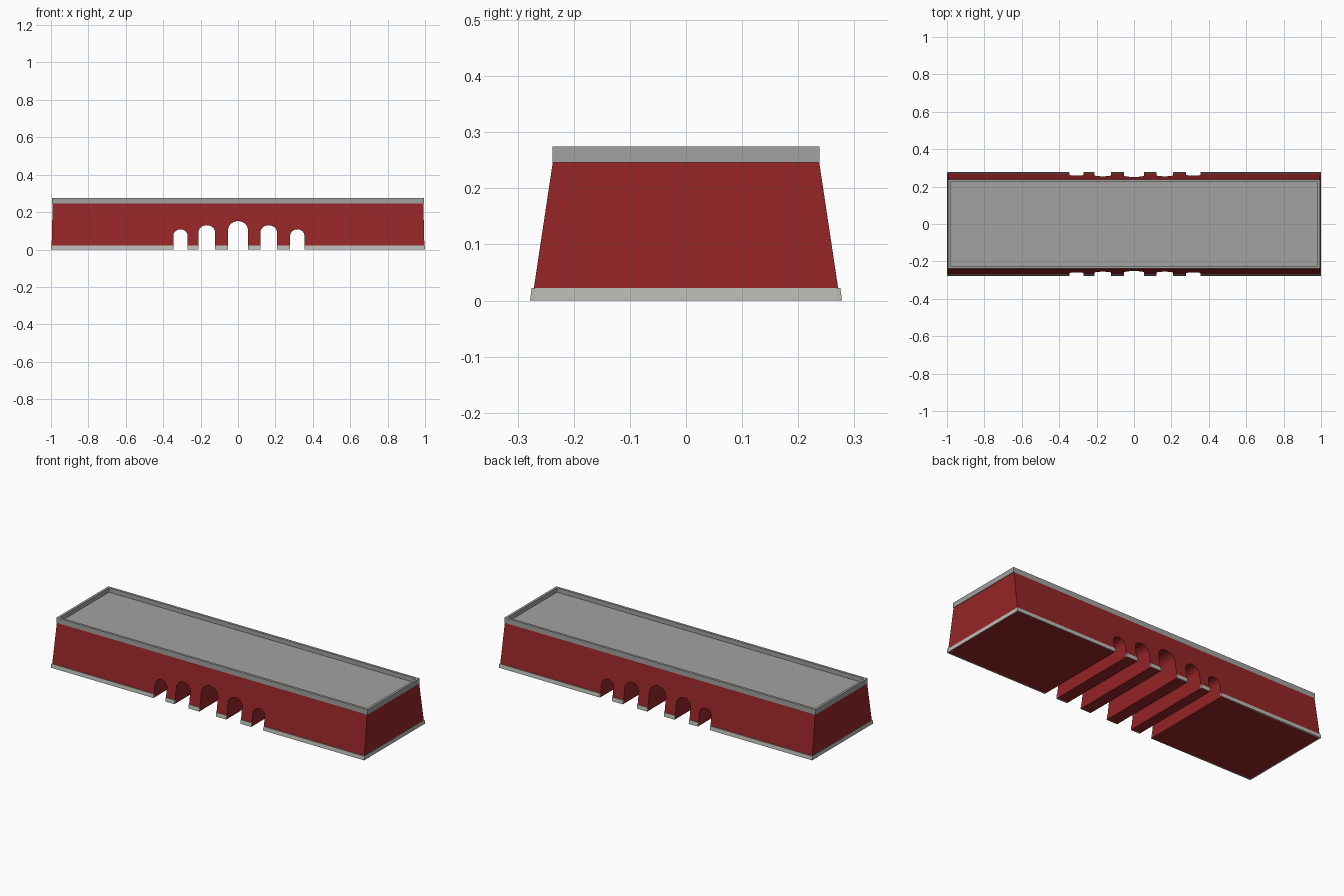
import bpy, bmesh, math

if "Cube" in bpy.data.objects:
    bpy.data.objects.remove(bpy.data.objects["Cube"])

def mat(name, c):
    m = bpy.data.materials.new(name)
    m.diffuse_color = (*c, 1)
    m.use_nodes = True
    m.node_tree.nodes["Principled BSDF"].inputs["Base Color"].default_value = m.diffuse_color
    return m

RED = mat("brick red", (0.30, 0.018, 0.02))
GREY = mat("stone grey", (0.36, 0.36, 0.355))
PALE = mat("pale stone", (0.50, 0.50, 0.47))

# arch openings: centre x, half width, height
ARCHES = [(-0.308, 0.038, 0.108), (-0.167, 0.045, 0.13), (0, 0.053, 0.152),
          (0.164, 0.045, 0.13), (0.317, 0.038, 0.108)]
TOP = 0.246

def half_y(z): return 0.2745 - 0.037 * z / TOP
def half_x(z): return 0.997 - 0.006 * z / TOP

def finish(bm, name, m):
    bmesh.ops.recalc_face_normals(bm, faces=bm.faces)
    me = bpy.data.meshes.new(name)
    bm.to_mesh(me)
    bm.free()
    me.materials.append(m)
    ob = bpy.data.objects.new(name, me)
    bpy.context.collection.objects.link(ob)
    return ob

def prism(bm, front, back):
    a = [bm.verts.new(p) for p in front]
    b = [bm.verts.new(p) for p in back]
    bm.faces.new(a)
    bm.faces.new(b[::-1])
    n = len(a)
    for i in range(n):
        bm.faces.new((a[i], b[i], b[(i + 1) % n], a[(i + 1) % n]))

# battered wall body with arched tunnels running front to back
prof = [(-half_x(0), 0)]
for cx, r, h in ARCHES:
    rise = r * 0.9
    prof.append((cx - r, 0))
    for i in range(17):
        t = math.pi * (1 - i / 16)
        prof.append((cx + r * math.cos(t), h - rise + rise * math.sin(t)))
    prof.append((cx + r, 0))
prof += [(half_x(0), 0), (half_x(TOP), TOP), (-half_x(TOP), TOP)]
bm = bmesh.new()
prism(bm, [(x, -half_y(z), z) for x, z in prof], [(x, half_y(z), z) for x, z in prof])
body = finish(bm, "bridge_body", RED)

# base course, broken at each arch, on front, back and both ends
bm = bmesh.new()
cuts = [-1.0] + [c + s * r for c, r, h in ARCHES for s in (-1, 1)] + [1.0]
sec = [(0.27, 0), (0.278, 0), (0.275, 0.022), (0.268, 0.022)]
for s in (-1, 1):
    for x0, x1 in zip(cuts[::2], cuts[1::2]):
        prism(bm, [(x0, s * y, z) for y, z in sec], [(x1, s * y, z) for y, z in sec])
    end = [(0.993, 0), (1.0, 0), (0.9985, 0.022), (0.993, 0.022)]
    prism(bm, [(s * x, -0.275, z) for x, z in end], [(s * x, 0.275, z) for x, z in end])
finish(bm, "base_course", PALE)

# parapet rim around a shallow recessed deck
bm = bmesh.new()
X, Y, W, Z0, Z1, ZF = 0.994, 0.2375, 0.014, 0.246, 0.275, 0.25
def loop(x, y, z):
    return [bm.verts.new((sx * x, sy * y, z)) for sx, sy in ((-1, -1), (1, -1), (1, 1), (-1, 1))]
rings = [loop(X, Y, Z0), loop(X, Y, Z1), loop(X - W, Y - W, Z1), loop(X - W, Y - W, ZF)]
for a, b in zip(rings, rings[1:]):
    for i in range(4):
        j = (i + 1) % 4
        bm.faces.new((a[i], a[j], b[j], b[i]))
bm.faces.new(rings[-1])
bm.faces.new(rings[0][::-1])
finish(bm, "parapet_and_deck", GREY)

# smooth the arch vaults only
for p in body.data.polygons:
    p.use_smooth = abs(p.normal.y) < 0.05 and len(p.vertices) == 4
bpy.context.view_layer.objects.active = body
body.select_set(True)
bpy.ops.object.shade_smooth_by_angle(angle=math.radians(30))
